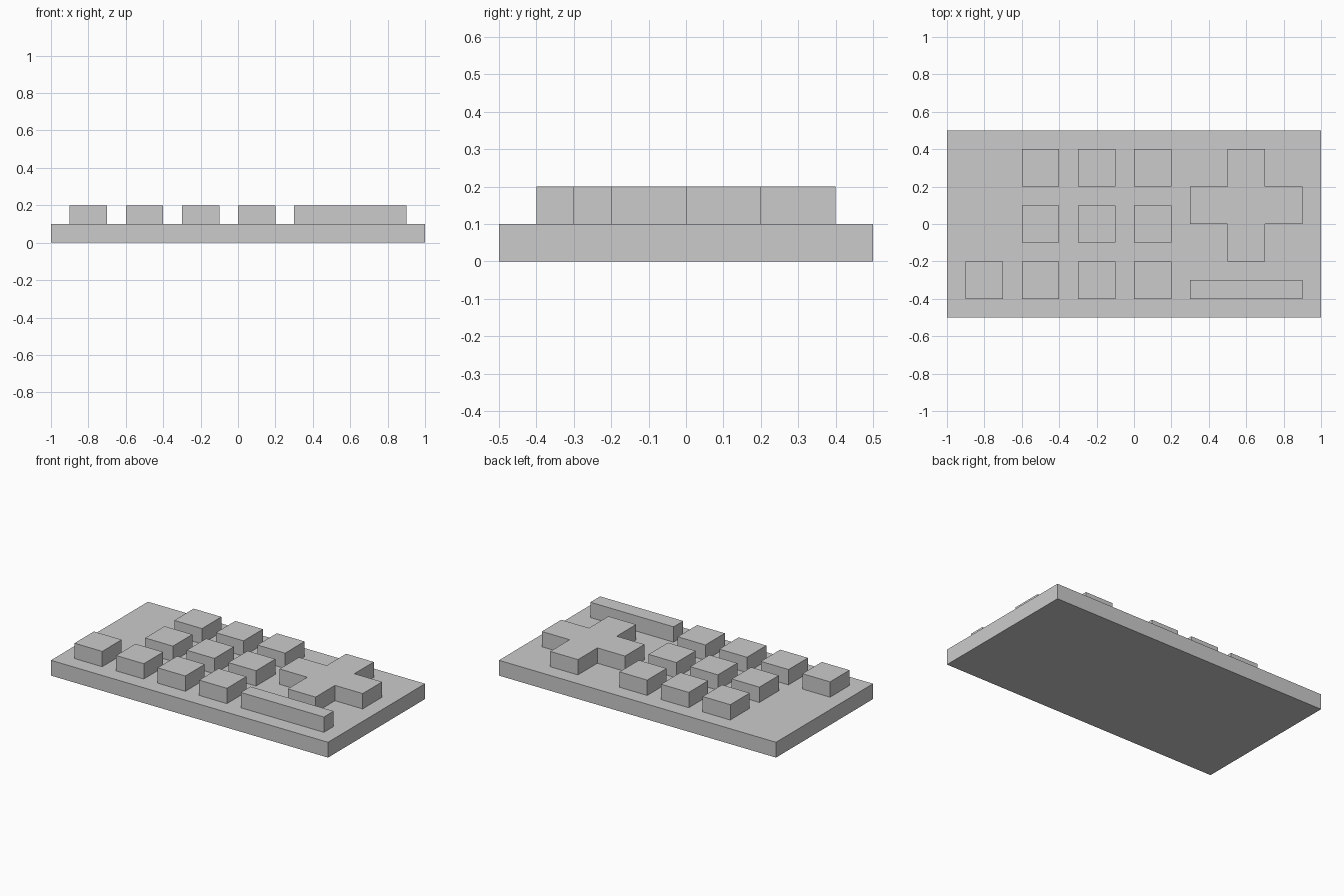
import bpy
import bmesh

default_cube = bpy.data.objects.get("Cube")
if default_cube:
    bpy.data.objects.remove(default_cube, do_unlink=True)

# One flat grey for every part
grey = bpy.data.materials.new("light grey")
grey.use_nodes = True
colour = (0.6, 0.6, 0.6, 1)
grey.diffuse_color = colour
grey.node_tree.nodes["Principled BSDF"].inputs["Base Color"].default_value = colour

BASE_TOP = 0.1
KEY_TOP = 0.2
KEY = 0.2


def slab(name, outline, bottom, top):
    """Extrude a flat outline upwards into a solid."""
    bm = bmesh.new()
    face = bm.faces.new([bm.verts.new((x, y, bottom)) for x, y in outline])
    raised = bmesh.ops.extrude_face_region(bm, geom=[face], use_keep_orig=True)["geom"]
    verts = [v for v in raised if isinstance(v, bmesh.types.BMVert)]
    bmesh.ops.translate(bm, verts=verts, vec=(0, 0, top - bottom))
    bmesh.ops.recalc_face_normals(bm, faces=bm.faces)
    mesh = bpy.data.meshes.new(name)
    bm.to_mesh(mesh)
    bm.free()
    mesh.materials.append(grey)
    obj = bpy.data.objects.new(name, mesh)
    bpy.context.collection.objects.link(obj)
    return obj


def rectangle(x, y, width, depth):
    """Outline of a rectangle from its front corner on the -x side."""
    return [(x, y), (x + width, y), (x + width, y + depth), (x, y + depth)]


# Base plate
slab("base_plate", rectangle(-1, -0.5, 2, 1), 0, BASE_TOP)

# Three by three block of square keys
for row, y in enumerate((-0.4, -0.1, 0.2)):
    for column, x in enumerate((-0.6, -0.3, 0)):
        slab(f"key_{row + 1}_{column + 1}", rectangle(x, y, KEY, KEY), BASE_TOP, KEY_TOP)

# Single key beside the front row
slab("side_key", rectangle(-0.9, -0.4, KEY, KEY), BASE_TOP, KEY_TOP)

# Long bar key
slab("bar_key", rectangle(0.3, -0.4, 0.6, 0.1), BASE_TOP, KEY_TOP)

# Cross-shaped pad: one arm turned through four quarter turns
cross = []
arm = [(0.3, -0.1), (0.3, 0.1), (0.1, 0.1)]
for turn in range(4):
    cross += [(0.6 + x, 0.1 + y) for x, y in arm]
    arm = [(-y, x) for x, y in arm]
slab("cross_pad", cross, BASE_TOP, KEY_TOP)
